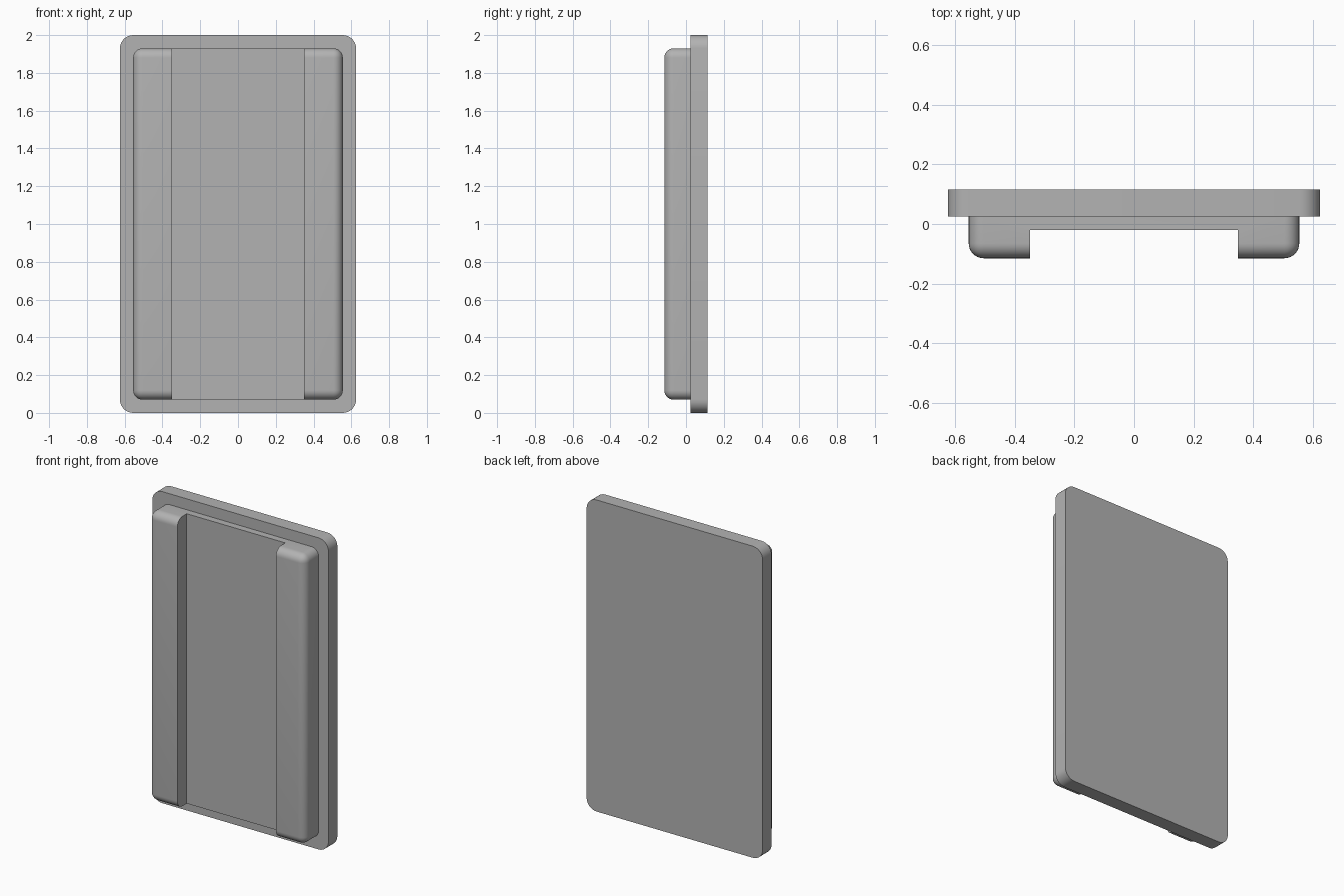
import bpy, bmesh
from mathutils import Vector

cube = bpy.data.objects.get("Cube")
if cube:
    bpy.data.objects.remove(cube, do_unlink=True)

grey = bpy.data.materials.new("plain_grey")
grey.use_nodes = True
grey.diffuse_color = (0.45, 0.45, 0.45, 1)
grey.node_tree.nodes["Principled BSDF"].inputs["Base Color"].default_value = grey.diffuse_color


def box(name, low, high, radius=0, rounded=None):
    """Box between two corners, with the edges chosen by 'rounded' filleted."""
    low, high = Vector(low), Vector(high)
    bm = bmesh.new()
    bmesh.ops.create_cube(bm, size=1)
    for v in bm.verts:
        v.co = (low + high) / 2 + v.co * (high - low)
    if rounded:
        edges = [e for e in bm.edges if rounded(e)]
        bmesh.ops.bevel(bm, geom=edges, offset=radius, segments=8,
                        profile=0.5, affect='EDGES')
    mesh = bpy.data.meshes.new(name)
    bm.to_mesh(mesh)
    bm.free()
    mesh.materials.append(grey)
    obj = bpy.data.objects.new(name, mesh)
    bpy.context.collection.objects.link(obj)
    return obj


def smooth(obj):
    bpy.ops.object.select_all(action='DESELECT')
    obj.select_set(True)
    bpy.context.view_layer.objects.active = obj
    bpy.ops.object.shade_smooth_by_angle(angle=0.5)


def runs_in_depth(e):
    return abs(e.verts[0].co.y - e.verts[1].co.y) > 0.01


def not_at_back(e):
    return min(v.co.y for v in e.verts) < 0


# Back plate with rounded corners
plate = box("back_plate", (-0.625, 0.025, 0), (0.625, 0.115, 2), 0.07, runs_in_depth)

# Raised front block, filleted everywhere except where it meets the plate
block = box("front_block", (-0.555, -0.115, 0.07), (0.555, 0.025, 1.93), 0.05, not_at_back)

# Wide channel through the block leaves a rail on each side
cutter = box("channel_cutter", (-0.35, -0.3, -0.2), (0.35, -0.02, 2.2))
cutter.hide_render = True
cut = block.modifiers.new("channel", 'BOOLEAN')
cut.operation = 'DIFFERENCE'
cut.solver = 'EXACT'
cut.object = cutter
bpy.context.view_layer.objects.active = block
bpy.ops.object.modifier_apply(modifier=cut.name)
bpy.data.objects.remove(cutter, do_unlink=True)

for part in (plate, block):
    smooth(part)
